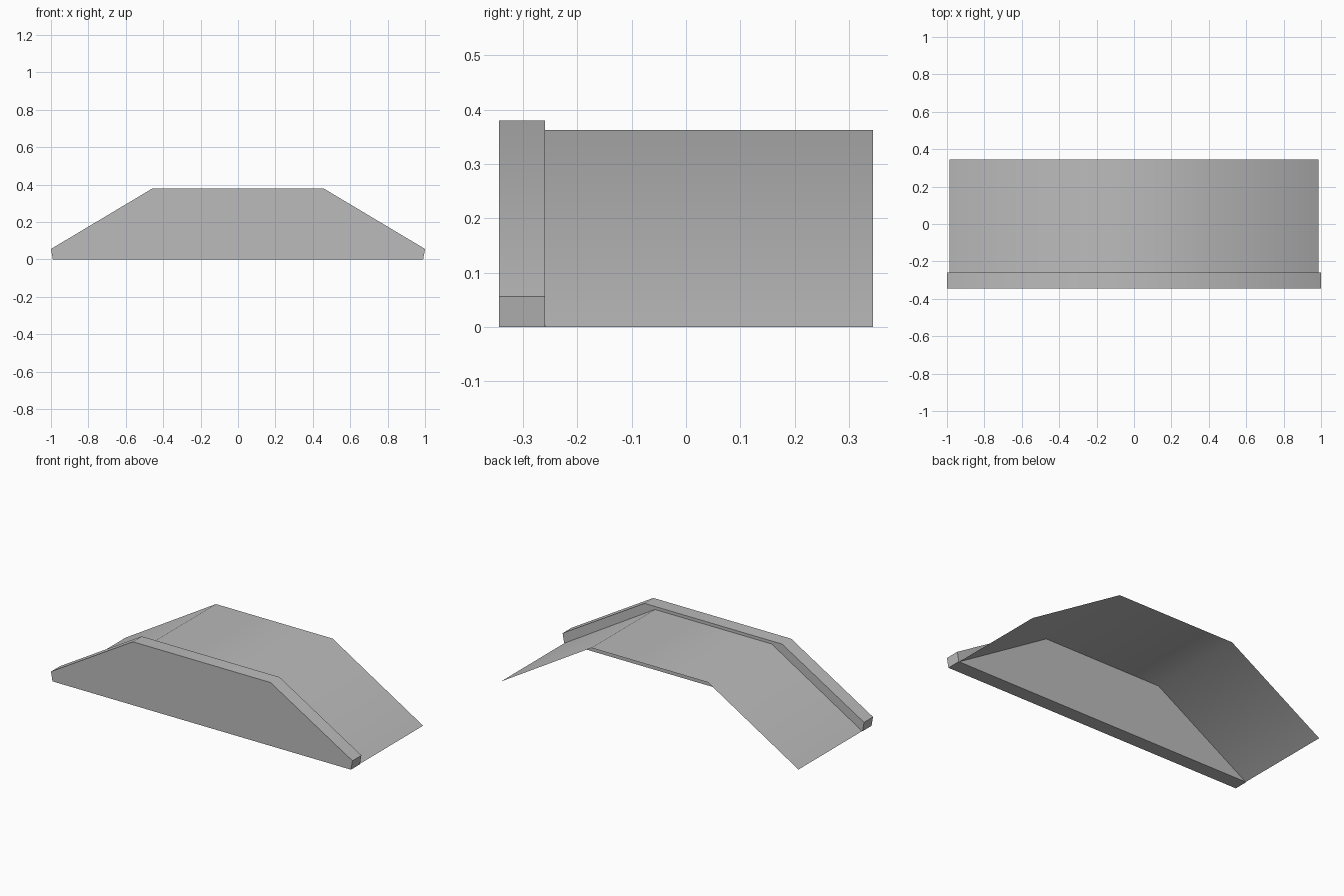
import bpy
import bmesh
from math import radians

cube = bpy.data.objects.get("Cube")
if cube:
    bpy.data.objects.remove(cube, do_unlink=True)

# Single plain grey
grey = bpy.data.materials.new("plain_grey")
grey.use_nodes = True
colour = (0.5, 0.5, 0.5, 1)
grey.diffuse_color = colour
grey.node_tree.nodes["Principled BSDF"].inputs["Base Color"].default_value = colour

FRONT, JOIN, BACK = -0.344, -0.259, 0.344


def extruded_profile(name, half, y0, y1, solid):
    """Mirror a half profile in x and sweep it from y0 to y1."""
    profile = [(-x, z) for x, z in half] + [(x, z) for x, z in reversed(half)]
    bm = bmesh.new()
    near = [bm.verts.new((x, y0, z)) for x, z in profile]
    far = [bm.verts.new((x, y1, z)) for x, z in profile]
    for i in range(len(profile) - 1):
        bm.faces.new((near[i], near[i + 1], far[i + 1], far[i]))
    if solid:
        bm.faces.new((near[-1], near[0], far[0], far[-1]))
        bm.faces.new(near)
        bm.faces.new(far)
    bmesh.ops.recalc_face_normals(bm, faces=bm.faces)
    # An open sheet faces upwards
    if not solid and sum(f.normal.z for f in bm.faces) < 0:
        bmesh.ops.reverse_faces(bm, faces=bm.faces)
    mesh = bpy.data.meshes.new(name)
    bm.to_mesh(mesh)
    bm.free()
    mesh.materials.append(grey)
    obj = bpy.data.objects.new(name, mesh)
    bpy.context.collection.objects.link(obj)
    bpy.ops.object.select_all(action="DESELECT")
    obj.select_set(True)
    bpy.context.view_layer.objects.active = obj
    bpy.ops.object.shade_smooth_by_angle(angle=radians(40))


# Thick end wall with clipped lower corners
extruded_profile("front_wall", [(0.99, 0), (1, 0.056), (0.457, 0.38)],
                 FRONT, JOIN, True)

# Thin folded sheet running back from the wall, open underneath
extruded_profile("folded_roof_sheet", [(0.987, 0), (0.387, 0.362)],
                 JOIN, BACK, False)
